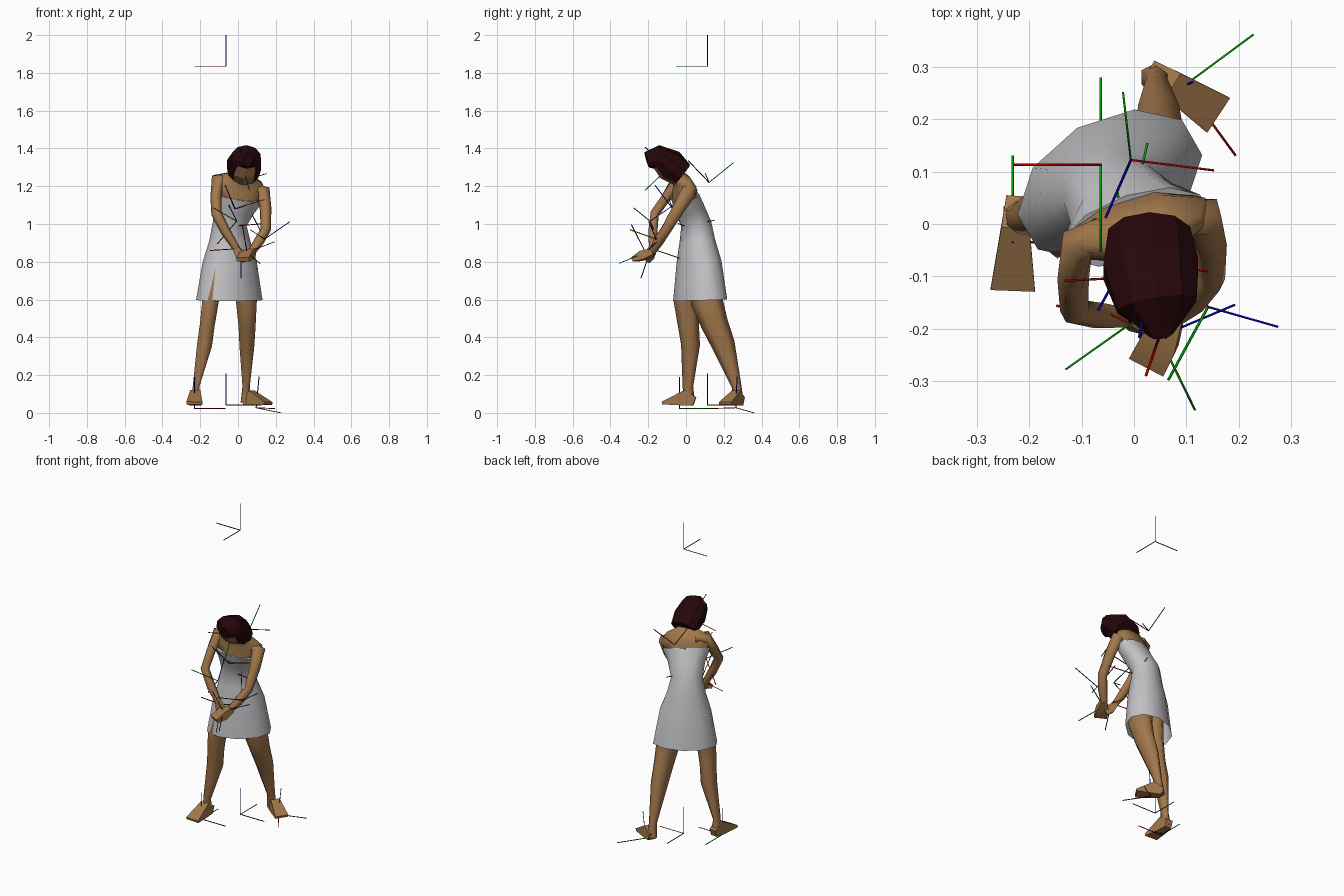
import bpy, math
from mathutils import Vector


def material(name, rgb):
    m = bpy.data.materials.new(name)
    m.diffuse_color = (*rgb, 1)
    return m


SKIN = material("skin brown", (0.36, 0.185, 0.070))
DRESS = material("dress grey", (0.55, 0.54, 0.56))
HAIR = material("dark hair", (0.020, 0.002, 0.003))
RED = material("axis red", (0.40, 0.0, 0.0))
GREEN = material("axis green", (0.0, 0.36, 0.0))
BLUE = material("axis blue", (0.0, 0.0, 0.40))


def make(name, verts, faces, mat, smooth):
    me = bpy.data.meshes.new(name)
    me.from_pydata(verts, [], faces)
    me.materials.append(mat)
    ob = bpy.data.objects.new(name, me)
    bpy.context.collection.objects.link(ob)
    bpy.ops.object.select_all(action='DESELECT')
    ob.select_set(True)
    bpy.context.view_layer.objects.active = ob
    bpy.ops.object.shade_smooth_by_angle(angle=math.radians(smooth))
    return ob


def loft(name, rings, mat, n=6, smooth=80, cap_start=True, cap_end=True):
    """Rings: x, y, z, half width, half depth, turn in degrees, sideways roll."""
    rings = [tuple(r) + (0,) * (7 - len(r)) for r in rings]
    pts = [Vector(r[:3]) for r in rings]
    verts, faces = [], []
    for i, r in enumerate(rings):
        t = (pts[min(i + 1, len(pts) - 1)] - pts[max(i - 1, 0)]).normalized()
        a = math.radians(r[5])
        u = Vector((math.cos(a), math.sin(a), r[6]))
        u = (u - t * u.dot(t)).normalized()
        v = t.cross(u)
        for k in range(n):
            w = 2 * math.pi * (k + 0.5) / n
            verts.append(pts[i] + u * (r[3] * math.cos(w)) + v * (r[4] * math.sin(w)))
    for i in range(len(rings) - 1):
        for k in range(n):
            j = (k + 1) % n
            faces.append((i * n + k, i * n + j, (i + 1) * n + j, (i + 1) * n + k))
    if cap_start:
        faces.append(tuple(reversed(range(n))))
    if cap_end:
        faces.append(tuple(range((len(rings) - 1) * n, len(rings) * n)))
    return make(name, verts, faces, mat, smooth)


# Dress, twisting from the hips to the chest
loft("dress", [
    (-0.046, 0.075, 0.597, 0.190, 0.125, 30, -0.07),
    (-0.044, 0.069, 0.80, 0.152, 0.108, 28),
    (-0.044, 0.060, 0.91, 0.113, 0.090, 26),
    (-0.044, 0.054, 1.00, 0.092, 0.080, 24, -0.05),
    (-0.018, 0.020, 1.08, 0.110, 0.077, 21, -0.12),
    (0.001, -0.006, 1.150, 0.146, 0.068, 19, -0.18)],
    DRESS, 10, 80, cap_start=False)

# Bare shoulders and neck
loft("shoulders", [
    (0.000, -0.004, 1.13, 0.132, 0.062, 19, -0.2),
    (0.006, -0.008, 1.190, 0.152, 0.054, 18, -0.24),
    (0.012, -0.024, 1.235, 0.128, 0.044, 16, -0.24),
    (0.028, -0.055, 1.255, 0.038, 0.036),
    (0.033, -0.100, 1.300, 0.034, 0.034)], SKIN, 8)

# Drooping head: hair all around, skin on the faces turned down and forward
head = loft("head_and_hair", [
    (0.029, -0.020, 1.260, 0.082, 0.068),
    (0.032, -0.085, 1.312, 0.095, 0.086),
    (0.044, -0.155, 1.355, 0.080, 0.064),
    (0.052, -0.208, 1.340, 0.025, 0.042)], HAIR, 10, 25)
head.data.materials.append(SKIN)
look = Vector((0, -0.5, -0.86)).normalized()
for p in head.data.polygons:
    if len(p.vertices) == 4 and p.normal.dot(look) > 0.82 and p.center.y > -0.165:
        p.material_index = 1

# Arms, starting inside the shoulders
loft("right_arm", [
    (-0.060, -0.018, 1.225, 0.036, 0.036, 90),
    (-0.108, -0.040, 1.236, 0.038, 0.036, 90),
    (-0.116, -0.105, 1.140, 0.030, 0.030, 90),
    (-0.114, -0.166, 1.055, 0.026, 0.028, 90),
    (-0.065, -0.175, 0.960, 0.027, 0.027, 90),
    (-0.008, -0.180, 0.870, 0.019, 0.019, 90)], SKIN)
loft("left_arm", [
    (0.085, 0.010, 1.180, 0.036, 0.036, 90),
    (0.134, 0.014, 1.172, 0.042, 0.038, 90),
    (0.146, -0.040, 1.080, 0.038, 0.031, 90),
    (0.147, -0.105, 0.970, 0.030, 0.027, 90),
    (0.112, -0.145, 0.910, 0.029, 0.027, 90),
    (0.075, -0.178, 0.855, 0.020, 0.020, 90)], SKIN)

# Hands, one laid over the other
loft("right_hand", [
    (-0.012, -0.178, 0.875, 0.022, 0.020, -20),
    (0.015, -0.190, 0.835, 0.034, 0.028, -20),
    (0.040, -0.205, 0.808, 0.026, 0.014, -20)], SKIN, 4, 40)
loft("left_hand", [
    (0.078, -0.172, 0.855, 0.026, 0.024, -28),
    (0.050, -0.222, 0.835, 0.050, 0.034, -28),
    (0.025, -0.270, 0.812, 0.052, 0.016, -28)], SKIN, 4, 40)

# Legs with calves bulging back and inward
loft("right_leg", [
    (-0.120, 0.025, 0.750, 0.058, 0.070),
    (-0.146, 0.004, 0.590, 0.050, 0.070),
    (-0.162, 0.012, 0.470, 0.045, 0.056),
    (-0.177, 0.024, 0.360, 0.046, 0.050),
    (-0.222, 0.010, 0.140, 0.020, 0.028),
    (-0.226, 0.018, 0.055, 0.026, 0.030)], SKIN)
loft("left_leg", [
    (0.020, 0.085, 0.750, 0.062, 0.078),
    (0.045, 0.110, 0.590, 0.063, 0.085),
    (0.048, 0.152, 0.470, 0.052, 0.072),
    (0.047, 0.198, 0.360, 0.045, 0.062),
    (0.043, 0.268, 0.140, 0.022, 0.026),
    (0.040, 0.280, 0.055, 0.030, 0.026)], SKIN)

# Feet: wedges that widen and flatten toward the toes
loft("right_foot", [
    (-0.222, 0.046, 0.062, 0.030, 0.032),
    (-0.226, -0.005, 0.080, 0.038, 0.058),
    (-0.231, -0.126, 0.052, 0.060, 0.010)], SKIN, 4, 50)
loft("left_foot", [
    (0.034, 0.288, 0.062, 0.032, 0.032, 57),
    (0.072, 0.266, 0.078, 0.038, 0.056, 57),
    (0.160, 0.208, 0.050, 0.056, 0.010, 57)], SKIN, 4, 50)


# Joint axis markers: thin red, green and blue rods
def rod(name, start, direction, mat, r, length=0.166):
    p, d = Vector(start), Vector(direction).normalized()
    loft(name, [(*p, r, r, 37, 0.3), (*(p + d * length), r, r, 37, 0.3)], mat, 4, 180)


def axes(name, origin, green, blue, r=0.0026):
    g, b = Vector(green).normalized(), Vector(blue).normalized()
    rod(name + "_red_axis", origin, g.cross(b), RED, r)
    rod(name + "_green_axis", origin, g, GREEN, r)
    rod(name + "_blue_axis", origin, b, BLUE, r)


UP = (0, 0, 1)
for name, origin, green, blue in [
        ("overhead", (-0.063, 0.113, 1.835), (0, -1, 0), UP),
        ("ground", (-0.063, 0.113, 0.042), (0, 1, 0), UP),
        ("right_foot", (-0.231, -0.035, 0.024), (0, 1, 0), UP),
        ("left_foot", (0.096, 0.264, 0.027), (0.122, 0.09, -0.025), (0.015, 0.006, 0.16)),
        ("neck", (-0.006, 0.122, 1.22), (-0.015, 0.13, 0.105), (-0.048, -0.11, 0.115)),
        ("chest", (-0.016, -0.070, 1.08), (-0.015, 0.13, 0.10), (-0.05, -0.09, 0.12)),
        ("waist", (-0.010, -0.005, 0.99), (0.035, 0.157, 0.03), (-0.02, -0.03, 0.16)),
        ("head", (0.030, -0.100, 1.29), (0.03, -0.115, -0.11), (-0.02, -0.117, 0.117)),
        ("left_elbow", (0.141, -0.158, 0.92), (-0.076, -0.14, 0.05), (0.13, -0.037, 0.09)),
        ("left_hand", (0.048, -0.215, 0.85), (0.07, -0.143, -0.06), (0.13, 0.055, 0.05)),
        ("right_elbow", (-0.007, -0.190, 1.015), (-0.123, -0.087, 0.07), (-0.043, 0.13, 0.089)),
        ("right_hand", (0.015, -0.185, 0.87), (0.03, 0.15, -0.05), (0.0, -0.053, -0.155))]:
    axes(name, origin, green, blue)
